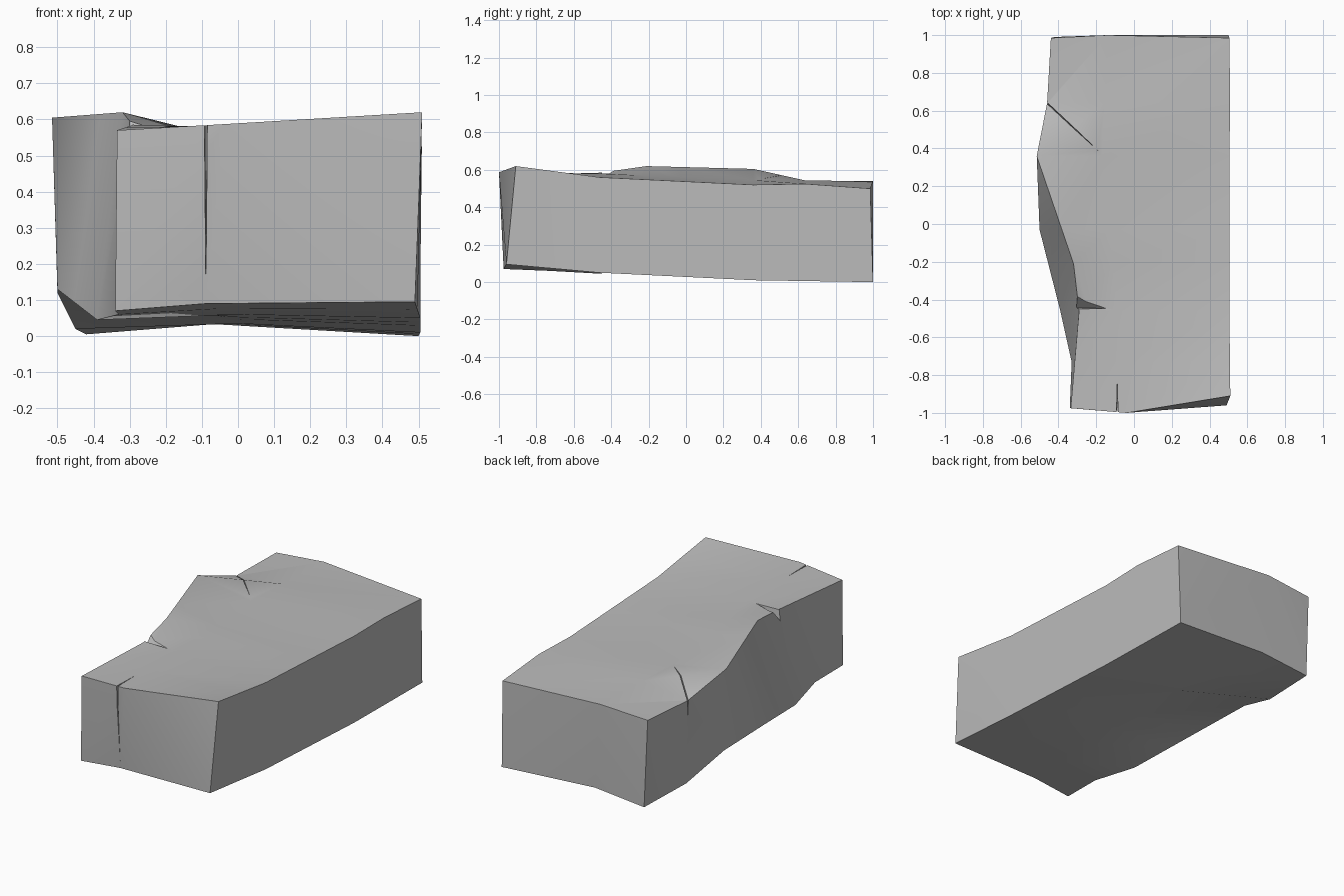
import bpy
import bmesh
import math
from mathutils import Vector

default_cube = bpy.data.objects.get("Cube")
if default_cube:
    bpy.data.objects.remove(default_cube, do_unlink=True)

# Stone colour
stone = bpy.data.materials.new("grey_stone")
stone.use_nodes = True
colour = (0.5, 0.5, 0.5, 1)
stone.diffuse_color = colour
stone.node_tree.nodes["Principled BSDF"].inputs["Base Color"].default_value = colour

# Long edges of the slab, each running from front to back
left_bottom = [(-.34, -.975, .07), (-.33, -.73, .06), (-.39, -.46, .045), (-.5, -.03, .13),
               (-.5, .36, .12), (-.45, .64, .02), (-.42, .99, .005)]
left_top = [(-.335, -.975, .57), (-.29, -.45, .585), (-.32, -.21, .62),
            (-.515, .36, .605), (-.46, .64, .51), (-.44, .985, .52)]
middle_top = [(-.04, -1, .587), (-.09, -.46, .58), (-.17, .36, .545), (-.14, 1, .54)]
right_top = [(.51, -.91, .62), (.505, -.46, .56), (.505, .36, .52), (.51, .57, .53), (.505, .985, .5)]
right_bottom = [(.49, -.96, .095), (.505, -.46, .05), (.505, .36, .01), (.5, 1, 0)]
middle_bottom = [(-.09, -.965, .09), (0, -.46, .06), (0, .36, .035), (-.1, .99, .035)]
rails = [left_bottom, left_top, middle_top, right_top, right_bottom, middle_bottom]
stations = [-1, -.73, -.46, -.21, -.03, .36, .64, 1]


def sample(rail, y):
    """Point on a rail at depth y, held at the rail's own ends for the first and last station."""
    points = [Vector(p) for p in rail]
    if y == stations[0]:
        return points[0]
    if y == stations[-1]:
        return points[-1]
    for start, end in zip(points, points[1:]):
        if start.y <= y <= end.y:
            return start.lerp(end, (y - start.y) / (end.y - start.y))
    return points[-1]


def add_object(name, bm):
    mesh = bpy.data.meshes.new(name)
    bmesh.ops.recalc_face_normals(bm, faces=bm.faces[:])
    bm.to_mesh(mesh)
    bm.free()
    mesh.materials.append(stone)
    obj = bpy.data.objects.new(name, mesh)
    bpy.context.collection.objects.link(obj)
    return obj


# Slab body: loft the sections between the rails
bm = bmesh.new()
rings = [[bm.verts.new(sample(rail, y)) for rail in rails] for y in stations]
count = len(rails)
for ring, following in zip(rings, rings[1:]):
    for i in range(count):
        j = (i + 1) % count
        bm.faces.new((ring[i], ring[j], following[j]))
        bm.faces.new((ring[i], following[j], following[i]))

# End faces: fan out from the middle of the top edge
centre = rails.index(middle_top)
for ring in (rings[0], rings[-1]):
    fan = ring[centre + 1:] + ring[:centre]
    for a, b in zip(fan, fan[1:]):
        bm.faces.new((ring[centre], a, b))
slab = add_object("stone_slab", bm)


def carve(name, corners):
    """Cut a wedge, given by its corner points, out of the slab."""
    bm = bmesh.new()
    for corner in corners:
        bm.verts.new(corner)
    bmesh.ops.convex_hull(bm, input=bm.verts[:])
    cutter = add_object(name, bm)
    cutter.hide_render = True
    cutter.hide_viewport = True
    modifier = slab.modifiers.new(name, "BOOLEAN")
    modifier.operation = "DIFFERENCE"
    modifier.solver = "EXACT"
    modifier.object = cutter


# Chipped notch and two narrow cracks
carve("notch_cutter", [(-.09, -.45, .6), (-.37, -.46, .68), (-.37, -.29, .68), (-.37, -.44, .5)])
carve("front_crack_cutter", [(-.094, -1.02, .66), (-.084, -1.02, .66),
                             (-.088, -.82, .6), (-.089, -.975, .11)])
carve("side_crack_cutter", [(-.49, .66, .6), (-.49, .675, .6), (-.17, .37, .56), (-.47, .65, .4)])

# Bake the cuts, then smooth the shallow bends only
bpy.context.view_layer.update()
graph = bpy.context.evaluated_depsgraph_get()
baked = bpy.data.meshes.new_from_object(slab.evaluated_get(graph))
cutters = [modifier.object for modifier in slab.modifiers]
slab.modifiers.clear()
slab.data = baked
for cutter in cutters:
    bpy.data.objects.remove(cutter, do_unlink=True)
bpy.ops.object.select_all(action="DESELECT")
slab.select_set(True)
bpy.context.view_layer.objects.active = slab
bpy.ops.object.shade_smooth_by_angle(angle=math.radians(30))
